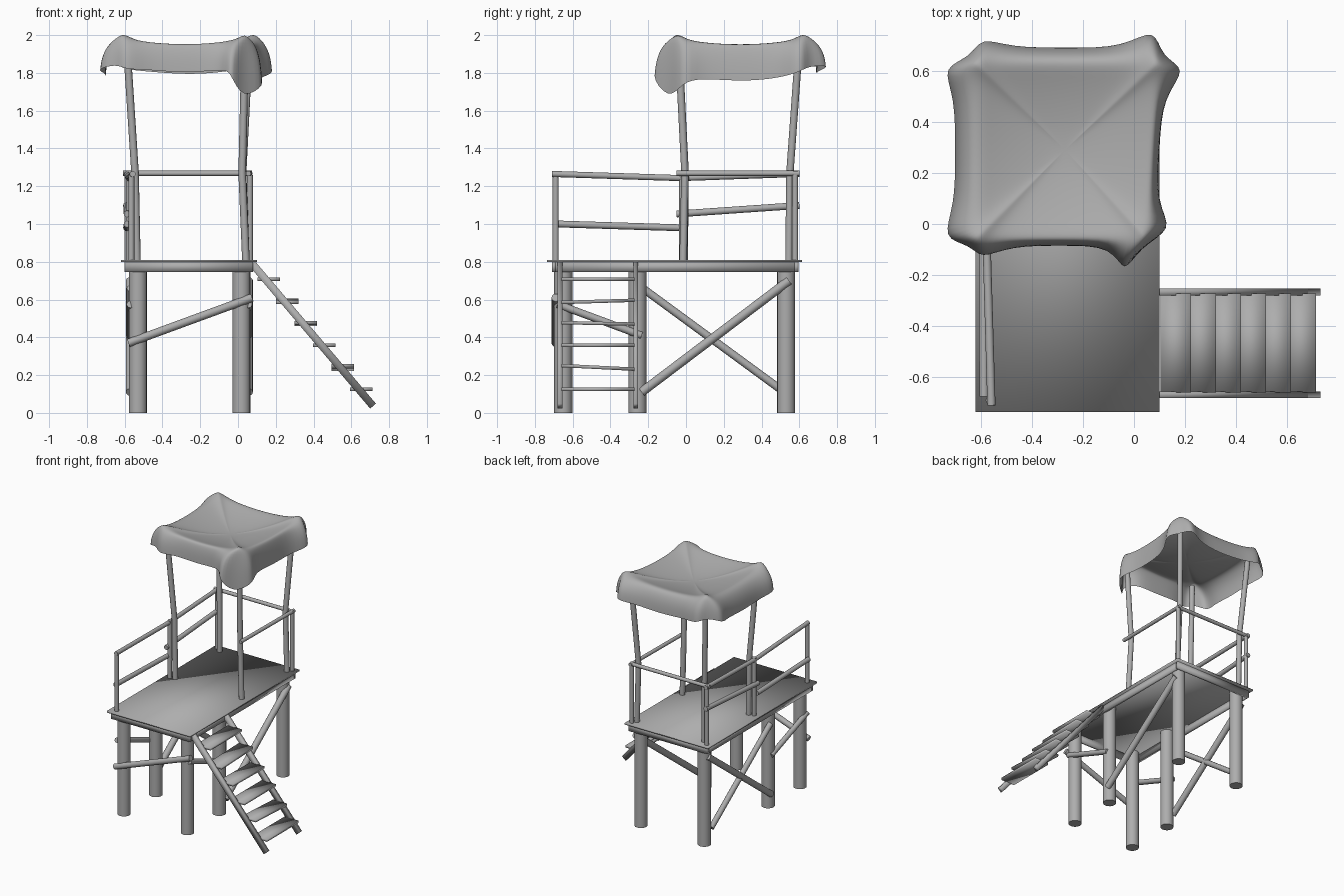
import bpy, math
from mathutils import Vector

if "Cube" in bpy.data.objects:
    bpy.data.objects.remove(bpy.data.objects["Cube"])

GREY = bpy.data.materials.new("weathered_grey")
GREY.diffuse_color = (.42, .42, .42, 1)
GREY.use_nodes = True
GREY.node_tree.nodes["Principled BSDF"].inputs["Base Color"].default_value = GREY.diffuse_color

def finish(ob, angle=40):
    bpy.ops.object.select_all(action='DESELECT')
    ob.select_set(True)
    bpy.context.view_layer.objects.active = ob
    ob.data.materials.clear()
    ob.data.materials.append(GREY)
    if angle >= 180:
        bpy.ops.object.shade_smooth()
    else:
        bpy.ops.object.shade_smooth_by_angle(angle=math.radians(angle))
    return ob

def box(name, lo, hi, tilt=0):
    lo, hi = Vector(lo), Vector(hi)
    bpy.ops.mesh.primitive_cube_add(size=1, location=(lo + hi) / 2, rotation=(tilt, 0, 0))
    ob = bpy.context.object
    ob.name = name
    ob.scale = hi - lo
    bpy.ops.object.transform_apply(location=False, rotation=False, scale=True)
    return finish(ob, 180)

def rod(name, pts, r, res=4):
    """Round pole through the given points, with closed ends."""
    cu = bpy.data.curves.new(name, 'CURVE')
    cu.dimensions = '3D'
    cu.bevel_depth, cu.bevel_resolution, cu.use_fill_caps = r, res, True
    sp = cu.splines.new('POLY')
    sp.points.add(len(pts) - 1)
    for p, co in zip(sp.points, pts):
        p.co = (*co, 1)
    ob = bpy.data.objects.new(name, cu)
    bpy.context.collection.objects.link(ob)
    bpy.ops.object.select_all(action='DESELECT')
    ob.select_set(True)
    bpy.context.view_layer.objects.active = ob
    bpy.ops.object.convert(target='MESH')
    return finish(bpy.context.object)

# Platform deck with a board frame beneath
box("deck", (-.62, -.735, .798), (.10, .615, .81))
X0, X1, Y0, Y1, T = -.60, .08, -.71, .595, .02
box("frame_front", (X0, Y0, .745), (X1, Y0 + T, .80))
box("frame_back", (X0, Y1 - T, .745), (X1, Y1, .80))
box("frame_left", (X0, Y0 + T, .745), (X0 + T, Y1 - T, .80))
box("frame_right", (X1 - T, Y0 + T, .745), (X1, Y1 - T, .80))

# Six thick legs
for x in (-.53, .018):
    for y in (-.65, -.257, .53):
        rod("leg", [(x, y, 0), (x, y, .80)], .048, 6)

# Diagonal braces
rod("front_brace", [(-.58, -.69, .37), (.075, -.69, .61)], .022)
for x in (-.57, .055):
    rod("short_side_brace", [(x, -.68, .575), (x, -.235, .41)], .02)
    rod("long_side_brace", [(x, -.235, .11), (x, .545, .70)], .024)
rod("cross_side_brace", [(-.568, -.23, .66), (-.568, .50, .125)], .021)

# Staircase: two sloped stringers and six treads
top, low = Vector((.075, 0, .79)), Vector((.715, 0, .036))
d = low - top
for y in (-.668, -.266):
    bar = box("stair_stringer", (-d.length / 2, -.013, -.02), (d.length / 2, .013, .02))
    bar.location = (top + low) / 2 + Vector((0, y, 0))
    bar.rotation_euler = (0, -math.atan2(d.z, d.x), 0)
for i, tilt in enumerate((0, .03, -.02, 0, -.05, 0)):
    x, z = .163 + i * .098, .707 - i * .1165
    box("stair_tread", (x - .06, -.66, z - .009), (x + .06, -.272, z + .009), tilt)

# Railing posts and rails
for x, y in ((-.565, -.69), (-.575, -.02), (-.585, .578), (.063, .578)):
    rod("rail_post", [(x, y, .805), (x, y, 1.26)], .016)
rod("left_front_rail", [(-.558, -.71, 1.265), (-.578, -.03, 1.243)], .016)
rod("left_back_rail", [(-.578, -.03, 1.243), (-.59, .60, 1.265)], .016)
rod("back_rail", [(-.61, .58, 1.268), (.075, .58, 1.268)], .014)
rod("right_rail", [(.055, -.05, 1.268), (.063, .60, 1.268)], .014)
rod("left_front_low_rail", [(-.587, -.675, 1.0), (-.59, -.03, .98)], .018)
rod("left_back_low_rail", [(-.587, -.05, 1.053), (-.59, .60, 1.098)], .018)

# Canopy poles, splaying out towards the top
rod("canopy_pole", [(-.535, -.01, .805), (-.545, -.005, 1.27), (-.59, -.04, 1.96)], .02)
rod("canopy_pole", [(.042, -.015, .805), (.022, -.005, 1.27), (.038, -.04, 1.96)], .02)
rod("canopy_pole", [(.042, .545, .805), (.025, .55, 1.27), (.06, .60, 1.96)], .02)
rod("canopy_pole", [(-.54, .545, .805), (-.545, .55, 1.27), (-.59, .60, 1.96)], .02)

# Draped cloth: per corner the peak, two hem ears with a tuck between, then the next hem middle
corners = [
    ((-.615, -.055), (-.755, -.06, 1.83), (-.64, -.08, 1.86), (-.60, -.14, 1.83), (-.28, -.085, 1.81)),
    ((.05, -.055), (-.04, -.205, 1.82), (.02, -.09, 1.66), (.16, -.02, 1.76), (.10, .30, 1.765)),
    ((.09, .63), (.215, .61, 1.82), (.105, .65, 1.85), (.085, .775, 1.85), (-.25, .69, 1.80)),
    ((-.615, .63), (-.60, .735, 1.83), (-.64, .65, 1.86), (-.755, .615, 1.83), (-.70, .28, 1.79)),
]
C = Vector((-.27, .29, 1.905))
edge, hem = [], []
for i, (c, a, t, b, m) in enumerate(corners):
    nxt = corners[(i + 1) % 4]
    c2, n2, m = Vector(c), Vector(nxt[0]), Vector(m)
    back = (Vector(corners[i - 1][0]) - c2).normalized()
    fwd = (n2 - c2).normalized()
    for p, z in ((c2 + back * .04, 2.0), (c2, 2.03), (c2 + fwd * .04, 2.0), (c2 + fwd * .13, 1.978),
                 ((c2 + n2) / 2, 1.965), (n2 - fwd * .13, 1.978)):
        edge.append(Vector((*p, z)))
    # the hem runs straight between ears, so each ear gets a narrow base
    f3 = fwd.to_3d()
    along = lambda q: m + f3 * (Vector((*q, 0)) - m).dot(f3)
    lift = Vector((0, 0, .02))
    hem += [Vector(a), Vector(t), Vector(b), along(c2 + fwd * .13) + lift, m, along(n2 - fwd * .13) + lift]

rings = []
for s in (.3, .6, .85, 1):
    rings.append([Vector((*C.xy.lerp(e.xy, s), C.z + (e.z - C.z) * s ** 1.8)) for e in edge])
for w, h in ((.5, .12), (.9, .5), (1, .95), (1, 1)):
    rings.append([Vector((*e.xy.lerp(q.xy, w), e.z + (q.z - e.z) * h)) for e, q in zip(edge, hem)])
n = len(edge)
verts = [C] + [p for r in rings for p in r]
faces = [(0, 1 + j, 1 + (j + 1) % n) for j in range(n)]
for r in range(len(rings) - 1):
    for j in range(n):
        k = (j + 1) % n
        faces.append((1 + r * n + j, 1 + (r + 1) * n + j, 1 + (r + 1) * n + k, 1 + r * n + k))
me = bpy.data.meshes.new("canopy_cloth")
me.from_pydata(verts, [], faces)
cloth = bpy.data.objects.new("canopy_cloth", me)
bpy.context.collection.objects.link(cloth)
finish(cloth, 180)
cloth.modifiers.new("smooth", 'SUBSURF').levels = 2
bpy.ops.object.modifier_apply(modifier=cloth.modifiers[-1].name)
lift = 2.0 - max(v.co.z for v in cloth.data.vertices)
for v in cloth.data.vertices:
    v.co.z += lift
